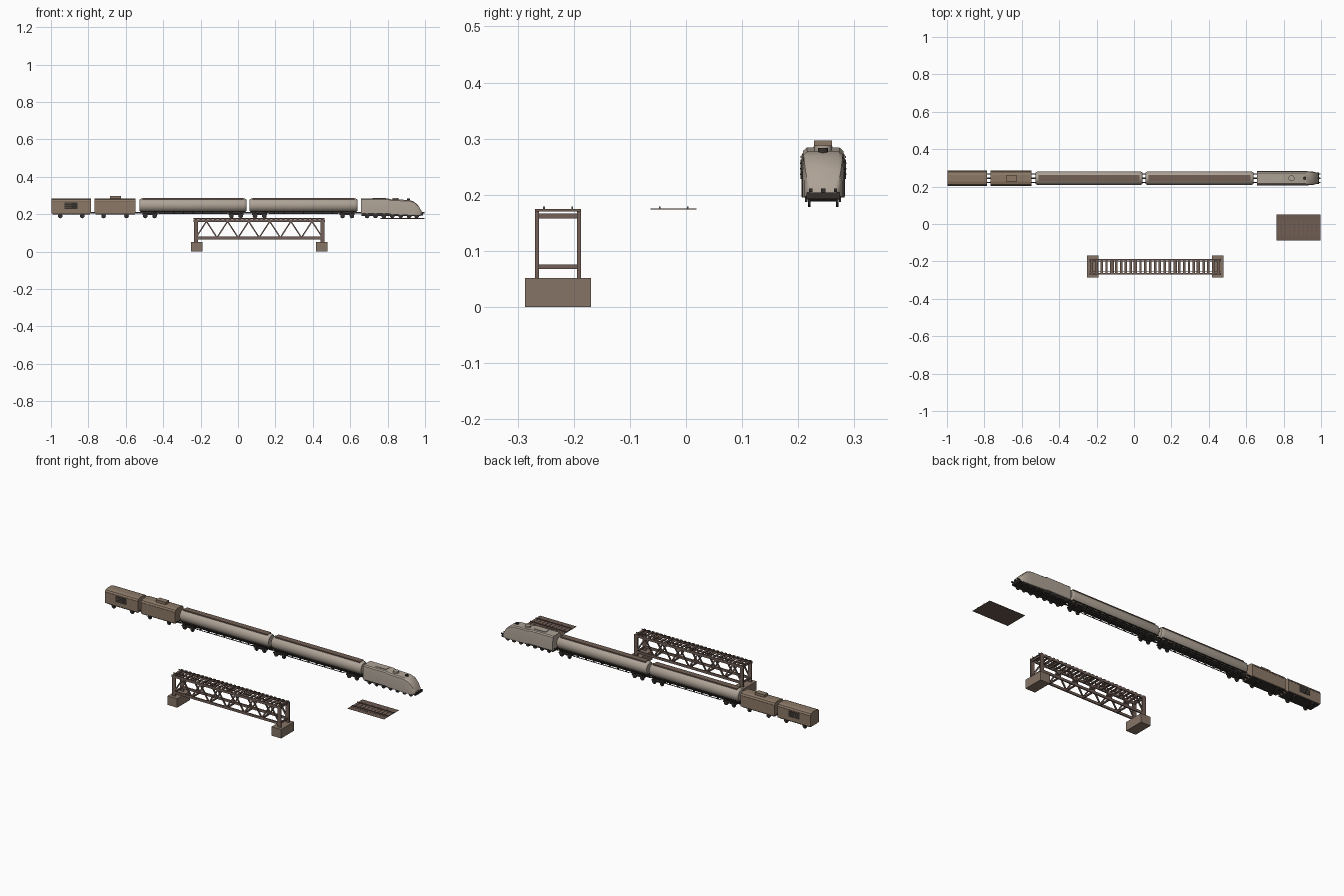
import bpy, bmesh, math
from mathutils import Vector, Matrix

cube = bpy.data.objects.get("Cube")
if cube:
    bpy.data.objects.remove(cube)


def material(name, r, g, b):
    m = bpy.data.materials.new(name)
    m.use_nodes = True
    m.diffuse_color = (r, g, b, 1)
    m.node_tree.nodes["Principled BSDF"].inputs["Base Color"].default_value = (r, g, b, 1)
    return m


CREAM = material("warm grey", .42, .36, .30)
TAN = material("tan brown", .26, .19, .135)
BROWN = material("roof brown", .17, .115, .09)
STEEL = material("bridge brown", .17, .115, .095)
STONE = material("pier stone", .24, .175, .135)
DARK = material("dark iron", .035, .03, .027)
TRACK = material("ballast brown", .15, .1, .08)
TY = .2445    # centre line of the train
BY = -.228    # centre line of the bridge
PY = -.022    # centre line of the track piece


class Part:
    """Collects simple solids into one named object."""
    def __init__(self, name, mat):
        self.name, self.mat, self.bm = name, mat, bmesh.new()

    def box(self, x0, x1, y0, y1, z0, z1):
        m = Matrix.Translation(((x0 + x1) / 2, (y0 + y1) / 2, (z0 + z1) / 2))
        m = m @ Matrix.Diagonal((x1 - x0, y1 - y0, z1 - z0, 1))
        bmesh.ops.create_cube(self.bm, size=1, matrix=m)

    def beam(self, p, q, w):
        p, q = Vector(p), Vector(q)
        m = Matrix.Translation((p + q) / 2) @ (q - p).to_track_quat('Z', 'Y').to_matrix().to_4x4()
        bmesh.ops.create_cube(self.bm, size=1, matrix=m @ Matrix.Diagonal((w, w, (q - p).length, 1)))

    def cyl(self, x, y, z, r, depth, axis='Z', sides=14):
        rot = Matrix.Rotation(math.pi / 2, 4, 'X') if axis == 'Y' else Matrix()
        bmesh.ops.create_cone(self.bm, cap_ends=True, segments=sides, radius1=r, radius2=r,
                              depth=depth, matrix=Matrix.Translation((x, y, z)) @ rot)

    def loft(self, rings):
        loops = [[self.bm.verts.new(p) for p in ring] for ring in rings]
        n = len(loops[0])
        for a, b in zip(loops, loops[1:]):
            for i in range(n):
                self.bm.faces.new((a[i], a[(i + 1) % n], b[(i + 1) % n], b[i]))
        self.bm.faces.new(loops[0])
        self.bm.faces.new(loops[-1])

    def done(self, smooth=False):
        bmesh.ops.recalc_face_normals(self.bm, faces=self.bm.faces[:])
        me = bpy.data.meshes.new(self.name)
        self.bm.to_mesh(me)
        self.bm.free()
        me.materials.append(self.mat)
        ob = bpy.data.objects.new(self.name, me)
        bpy.context.scene.collection.objects.link(ob)
        if smooth:
            bpy.ops.object.select_all(action='DESELECT')
            ob.select_set(True)
            bpy.context.view_layer.objects.active = ob
            bpy.ops.object.shade_smooth_by_angle(angle=math.radians(35))


def wheels(name, xs, r=.0125):
    p = Part(name, DARK)
    for x in xs:
        p.cyl(x, TY, .191, .003, .05, 'Y', 8)
        for s in (-1, 1):
            p.cyl(x, TY + s * .025, .191, r, .005, 'Y')
            p.box(x - .006, x + .006, TY + s * .03 - .002, TY + s * .03 + .002, .187, .207)
    p.done(True)


def rails(name, x0, x1, y, z):
    p = Part(name, BROWN)
    for s in (-1, 1):
        p.box(x0, x1, y + s * .025 - .0015, y + s * .025 + .0015, z, z + .004)
    p.done()


def ties(name, x0, x1, y, z, count, width, h):
    p = Part(name, BROWN)
    step = (x1 - x0) / count
    for i in range(count):
        x = x0 + (i + .5) * step
        p.box(x - width / 2, x + width / 2, y - .041, y + .041, z, z + h)
    p.done()


# Bridge piers
piers = Part("bridge_piers", STONE)
for x in (-.22, .447):
    piers.box(x - .031, x + .031, BY - .059, BY + .059, 0, .052)
piers.done()

# Bridge trusses, end posts and cross members
truss = Part("bridge_truss", STEEL)
L, R, PANELS = -.225, .452, 6
step = (R - L) / PANELS
for s in (-1, 1):
    y = BY + s * .0375
    truss.box(L - .013, R + .013, y - .0035, y + .0035, .158, .171)
    truss.box(L, R, y - .0035, y + .0035, .066, .08)
    for x in (L, R):
        truss.box(x - .011, x + .011, y - .0035, y + .0035, .052, .165)
    for i in range(PANELS):
        a = L + i * step
        truss.beam((a, y, .075), (a + step / 2, y, .162), .007)
        truss.beam((a + step / 2, y, .162), (a + step, y, .075), .007)
for i in range(PANELS + 1):
    x = L + i * step
    truss.box(x - .004, x + .004, BY - .038, BY + .038, .068, .076)
    truss.box(x - .004, x + .004, BY - .038, BY + .038, .158, .167)
truss.done()
ties("bridge_ties", -.238, .463, BY, .17, 27, .013, .005)
rails("bridge_rails", -.238, .463, BY, .175)

# Loose track section on a thin ballast sheet
ballast = Part("track_ballast", TRACK)
ballast.box(.763, .998, -.088, .05, .1735, .1742)
ballast.done()
ties("track_ties", .763, .998, PY, .174, 10, .012, .0015)
rails("track_rails", .763, .998, PY, .1752)


# Box cars with a shallow arched roof
def box_car(name, x0, x1):
    def ring(x):
        half = [(.039, .204), (.039, .270), (.034, .278), (.018, .283)]
        pts = half + [(-y, z) for y, z in reversed(half)]
        return [(x, TY + y, z) for y, z in pts]
    body = Part(name + "_body", TAN)
    body.loft([ring(x0), ring(x1)])
    body.done()
    trim = Part(name + "_roof_trim", BROWN)
    for s in (-1, 1):
        y = TY + s * .039
        trim.box(x0, x1, y - .0015, y + .0015, .266, .269)
    trim.done()
    frame = Part(name + "_frame", DARK)
    frame.box(x0 + .004, x1 - .004, TY - .033, TY + .033, .199, .205)
    frame.done()
    third = (x1 - x0) * .22
    wheels(name + "_wheels", (x0 + third, x1 - third))


box_car("rear_car", -.997, -.786)
box_car("baggage_car", -.767, -.548)
cupola = Part("baggage_car_cupola", TAN)
cupola.box(-.685, -.625, TY - .016, TY + .016, .278, .297)
cupola.done()

# Louvred openings on the rear car
panel = Part("rear_car_opening", DARK)
slats = Part("rear_car_slats", BROWN)
for s in (-1, 1):
    y = TY + s * .0395
    panel.box(-.928, -.858, y - .001, y + .001, .228, .263)
    for k in range(3):
        z = .235 + k * .01
        slats.box(-.926, -.89, y - .002, y + .002, z, z + .003)
panel.done()
slats.done()


# Long round-bodied cars
def tube_car(name, x0, x1):
    def ring(x, r):
        angles = [2 * math.pi * i / 24 for i in range(24)]
        return [(x, TY + r * math.cos(a), .248 + r * math.sin(a)) for a in angles]
    body = Part(name + "_body", CREAM)
    body.loft([ring(x0, .029), ring(x0 + .005, .034), ring(x0 + .014, .0365),
               ring(x1 - .014, .0365), ring(x1 - .005, .034), ring(x1, .029)])
    body.done(True)
    walk = Part(name + "_walkway", BROWN)
    walk.box(x0 + .016, x1 - .016, TY - .017, TY + .017, .277, .2865)
    walk.done()
    frame = Part(name + "_underframe", DARK)
    frame.box(x0 + .005, x1 - .005, TY - .012, TY + .012, .204, .214)
    mid = (x0 + x1) / 2
    for s in (-1, 1):
        y = TY + s * .029
        frame.box(x0 + .005, x1 - .005, y - .002, y + .002, .211, .216)
        frame.box(x0 + .11, x1 - .11, y - .0015, y + .0015, .201, .204)
        for e in (-1, 1):
            frame.beam((mid + e * .215, y, .213), (mid + e * .175, y, .202), .003)
    for i in range(11):
        x = x0 + .03 + i * (x1 - x0 - .06) / 10
        frame.box(x - .002, x + .002, TY - .031, TY + .031, .202, .217)
    for x in (x0 + .055, x1 - .055):
        frame.box(x - .04, x + .04, TY - .031, TY + .031, .196, .203)
    frame.done()
    wheels(name + "_wheels", [c + d for c in (x0 + .055, x1 - .055) for d in (-.025, .025)])


tube_car("rear_tube_car", -.526, .045)
tube_car("front_tube_car", .061, .639)


# Streamlined engine with a sloping nose
def engine_ring(x, w, top, bottom):
    h = top - bottom
    half = [(w, bottom), (w, bottom + h * .6), (w * .92, top - h * .07), (w * .75, top)]
    pts = half + [(-y, z) for y, z in reversed(half)]
    return [(x, TY + y, z) for y, z in pts]


shell = Part("engine_shell", CREAM)
shell.loft([engine_ring(*v) for v in (
    (.657, .039, .284, .203), (.805, .039, .284, .203), (.822, .039, .279, .199),
    (.915, .038, .277, .195), (.942, .037, .267, .195), (.965, .034, .245, .196),
    (.980, .029, .219, .198), (.986, .024, .207, .199))])
shell.done(True)
dome = Part("engine_domes", CREAM)
dome.cyl(.842, TY, .281, .016, .013)
dome.done(True)
stack = Part("engine_stack", DARK)
stack.cyl(.912, TY, .279, .009, .009)
stack.done(True)
hatch = Part("engine_roof_hatch", CREAM)
hatch.box(.72, .79, TY - .015, TY + .015, .283, .287)
hatch.done()
chassis = Part("engine_chassis", DARK)
chassis.box(.66, .975, TY - .03, TY + .03, .192, .204)
chassis.box(.972, .99, TY - .03, TY + .03, .193, .204)
chassis.done()
wheels("engine_wheels", (.69, .735, .78, .825, .87, .915, .955))

# Couplers and buffers between the vehicles
couplers = Part("couplers", DARK)
for a, b in ((-.79, -.763), (-.552, -.522), (.04, .066), (.634, .661), (.984, .998)):
    couplers.box(a, b, TY - .004, TY + .004, .204, .211)
    for s in (-1, 1):
        couplers.box(a, b, TY + s * .022 - .003, TY + s * .022 + .003, .205, .211)
couplers.done()
